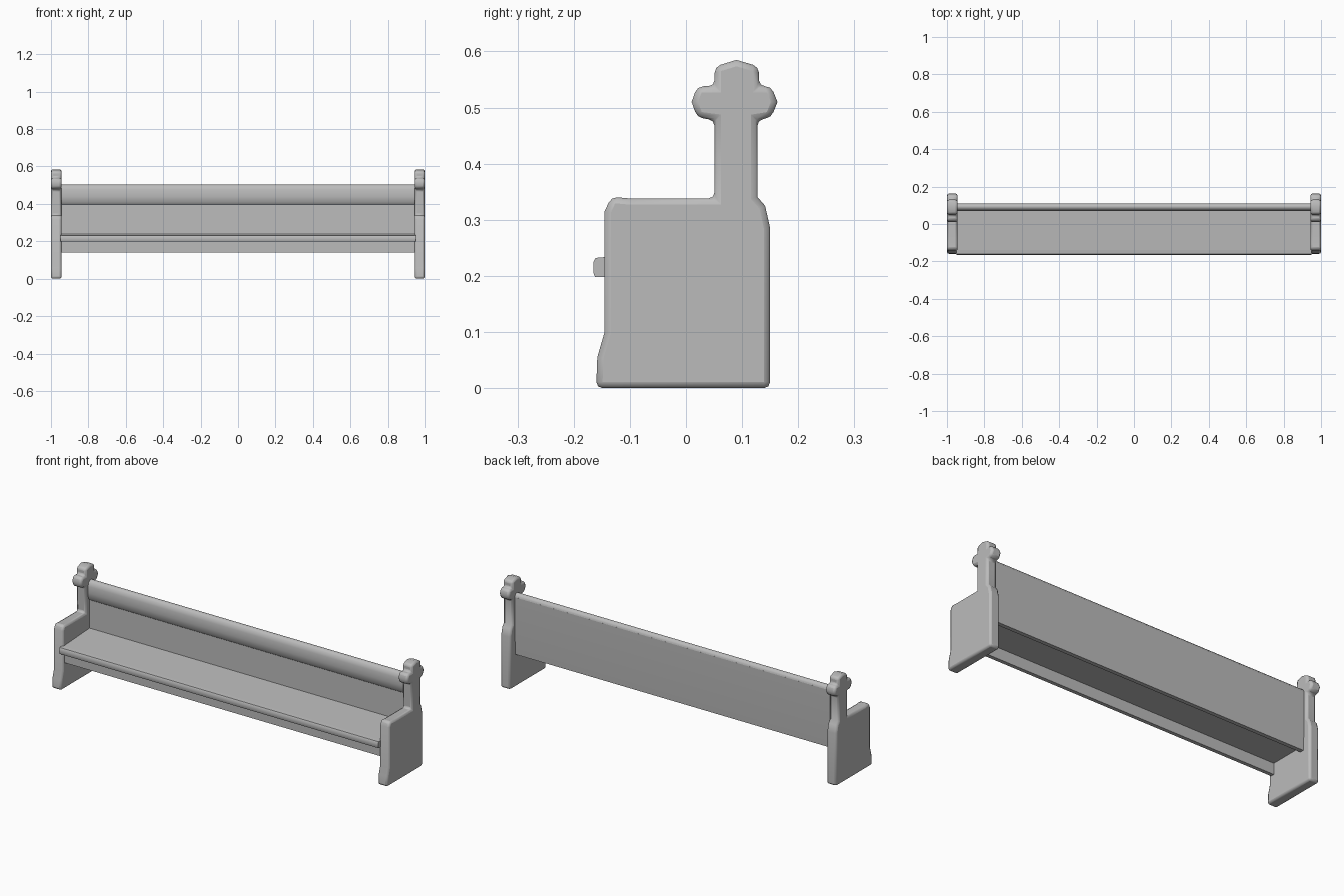
import bpy
import bmesh
from math import radians

if "Cube" in bpy.data.objects:
    bpy.data.objects.remove(bpy.data.objects["Cube"], do_unlink=True)

grey = bpy.data.materials.new("plain_grey")
grey.use_nodes = True
grey.diffuse_color = (0.5, 0.5, 0.5, 1)
bsdf = grey.node_tree.nodes["Principled BSDF"]
bsdf.inputs["Base Color"].default_value = (0.5, 0.5, 0.5, 1)
bsdf.inputs["Roughness"].default_value = 0.7


def extrude_profile(name, profile, x0, x1, bevel=0.0, segments=2):
    """Sweep a (y, z) outline along x, with optional rounded edges."""
    bm = bmesh.new()
    face = bm.faces.new([bm.verts.new((x0, y, z)) for y, z in profile])
    swept = bmesh.ops.extrude_face_region(bm, geom=[face])
    verts = [v for v in swept["geom"] if isinstance(v, bmesh.types.BMVert)]
    bmesh.ops.translate(bm, verts=verts, vec=(x1 - x0, 0, 0))
    bmesh.ops.recalc_face_normals(bm, faces=bm.faces)
    mesh = bpy.data.meshes.new(name)
    bm.to_mesh(mesh)
    bm.free()
    mesh.materials.append(grey)
    obj = bpy.data.objects.new(name, mesh)
    bpy.context.collection.objects.link(obj)
    if bevel:
        mod = obj.modifiers.new("rounded_edges", "BEVEL")
        mod.width = bevel
        mod.segments = segments
        mod.limit_method = "ANGLE"
        mod.angle_limit = radians(50)
    bpy.ops.object.select_all(action="DESELECT")
    bpy.context.view_layer.objects.active = obj
    obj.select_set(True)
    bpy.ops.object.shade_smooth_by_angle(angle=radians(50))
    return obj


# Bench ends: broad side panel, post and cross-shaped finial
end_profile = [
    (-0.16, 0), (-0.158, 0.055), (-0.145, 0.1), (-0.145, 0.315),
    (-0.133, 0.341), (-0.1, 0.338), (0.051, 0.338),
    (0.051, 0.478), (0.02, 0.482), (0.01, 0.51), (0.02, 0.538), (0.051, 0.538),
    (0.051, 0.573), (0.09, 0.585), (0.13, 0.573),
    (0.13, 0.538), (0.152, 0.538), (0.163, 0.51), (0.152, 0.482), (0.127, 0.478),
    (0.127, 0.341), (0.141, 0.325), (0.15, 0.285), (0.15, 0),
]
for side, name in ((1, "left_end"), (-1, "right_end")):
    extrude_profile(name, end_profile, side * 0.943, side, bevel=0.012)

# Long boards run slightly into the ends
HALF = 0.95

# Back board
extrude_profile("back_board", [
    (0.082, 0.175), (0.104, 0.175), (0.11, 0.33), (0.11, 0.485), (0.085, 0.485),
], -HALF, HALF)

# Rounded top rail, overhanging the board at the front
extrude_profile("top_rail", [
    (0.082, 0.398), (0.073, 0.41), (0.069, 0.44), (0.07, 0.475),
    (0.076, 0.495), (0.088, 0.504), (0.1, 0.503), (0.11, 0.49), (0.108, 0.4),
], -HALF, HALF)

# Seat board
extrude_profile("seat", [
    (-0.147, 0.2), (0.09, 0.2), (0.09, 0.246), (-0.147, 0.232),
], -HALF, HALF)

# Seat nosing along the front edge
extrude_profile("seat_nosing", [
    (-0.14, 0.198), (-0.162, 0.198), (-0.165, 0.206), (-0.165, 0.225),
    (-0.161, 0.232), (-0.14, 0.234),
], -HALF, HALF)

# Apron under the front of the seat
extrude_profile("apron", [
    (-0.13, 0.14), (-0.11, 0.14), (-0.11, 0.205), (-0.13, 0.205),
], -HALF, HALF)
